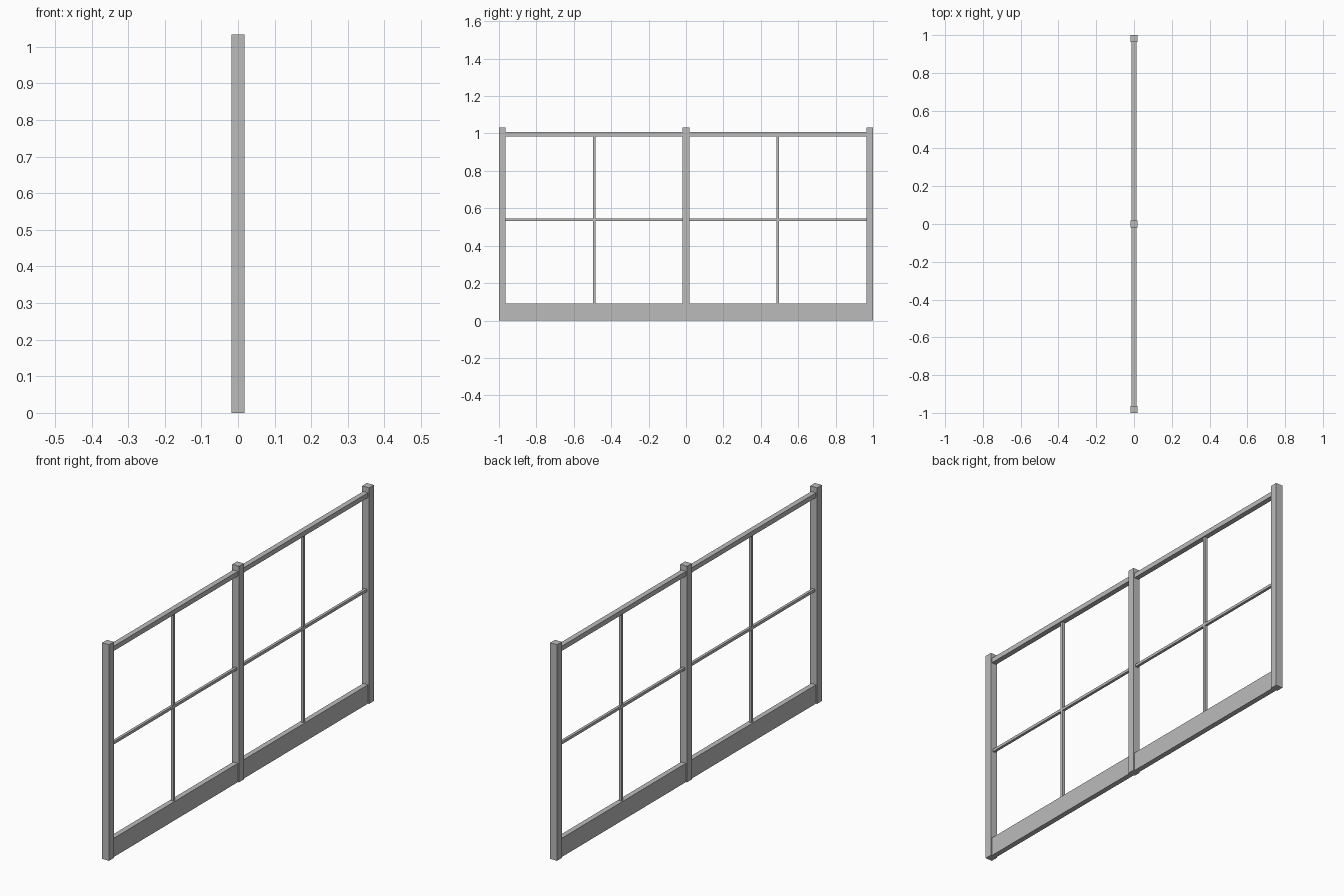
import bpy

cube = bpy.data.objects.get("Cube")
if cube:
    bpy.data.objects.remove(cube, do_unlink=True)

grey = bpy.data.materials.new("frame_grey")
grey.use_nodes = True
colour = (0.5, 0.5, 0.5, 1)
grey.diffuse_color = colour
grey.node_tree.nodes["Principled BSDF"].inputs["Base Color"].default_value = colour

POST = 0.036      # square post width
RAIL = 0.025      # rail and board thickness
BAR = 0.013       # thin glazing bar width
HEIGHT = 1.033
TOP_RAIL = 0.985  # underside of the top rail


def box(name, depth, y0, y1, z0, z1):
    """Box centred on x = 0, spanning the given y and z ranges."""
    bpy.ops.mesh.primitive_cube_add(size=1, location=(0, (y0 + y1) / 2, (z0 + z1) / 2))
    obj = bpy.context.object
    obj.name = name
    obj.scale = (depth, y1 - y0, z1 - z0)
    bpy.ops.object.transform_apply(location=False, rotation=False, scale=True)
    obj.data.materials.append(grey)
    return obj


# Three upright posts
for name, y in (("front_post", -1 + POST / 2), ("middle_post", 0), ("back_post", 1 - POST / 2)):
    box(name, POST, y - POST / 2, y + POST / 2, 0, HEIGHT)

# Two identical bays: base board, top rail and crossing glazing bars
for label, start in (("front", -1 + POST), ("back", POST / 2)):
    end = start + 1 - 1.5 * POST
    mid = (start + end) / 2
    box(label + "_base_board", RAIL, start, end, 0, 0.09)
    box(label + "_top_rail", RAIL, start, end, TOP_RAIL, 1.008)
    box(label + "_cross_bar", BAR, start, end, 0.533, 0.546)
    box(label + "_upright_bar", BAR, mid - BAR / 2, mid + BAR / 2, 0, TOP_RAIL)
